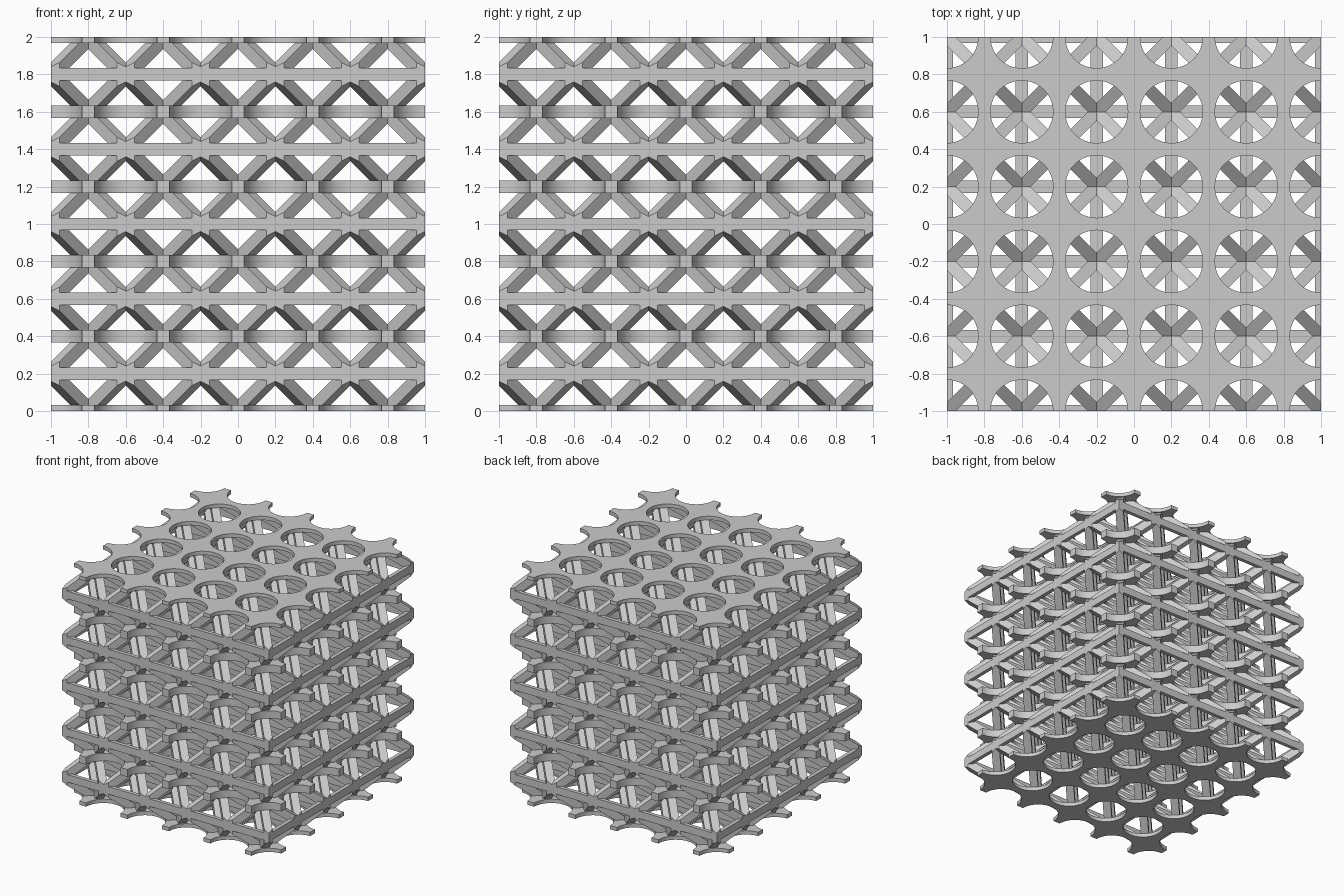
import bpy
import bmesh
from math import cos, sin, pi
from mathutils import Vector, Matrix

CELLS = 5
PITCH = 0.4
WIDTH = 0.066            # thickness of every strut and plate
RADIUS = PITCH / 2 - WIDTH / 2
ARC_STEPS = 12

old = bpy.data.objects.get("Cube")
if old:
    bpy.data.objects.remove(old, do_unlink=True)

grey = bpy.data.materials.new("plain grey")
grey.use_nodes = True
grey.diffuse_color = (0.6, 0.6, 0.6, 1)
grey.node_tree.nodes["Principled BSDF"].inputs["Base Color"].default_value = (0.6, 0.6, 0.6, 1)


def finish(bm, name, smooth=False):
    bmesh.ops.recalc_face_normals(bm, faces=bm.faces)
    mesh = bpy.data.meshes.new(name)
    bm.to_mesh(mesh)
    bm.free()
    mesh.materials.append(grey)
    obj = bpy.data.objects.new(name, mesh)
    bpy.context.collection.objects.link(obj)
    if smooth:
        bpy.ops.object.select_all(action="DESELECT")
        obj.select_set(True)
        bpy.context.view_layer.objects.active = obj
        bpy.ops.object.shade_smooth_by_angle(angle=pi / 6)
    return obj


def add_bar(bm, start, end):
    """Square bar with two vertical sides."""
    along = (end - start).normalized()
    side = along.cross(Vector((0, 0, 1))).normalized()
    up = side.cross(along)
    turn = Matrix((side, along, up)).transposed().to_4x4()
    size = Matrix.Diagonal((WIDTH, (end - start).length, WIDTH, 1))
    bmesh.ops.create_cube(bm, size=1, matrix=Matrix.Translation((start + end) / 2) @ turn @ size)


def clip_to_block(bm):
    """Cut everything off flush with the outer block and cap the cuts."""
    centre = Vector((0, 0, 1))
    for axis in range(3):
        for sign in (-1, 1):
            normal = Vector((0, 0, 0))
            normal[axis] = sign
            bmesh.ops.bisect_plane(bm, geom=bm.verts[:] + bm.edges[:] + bm.faces[:],
                                   plane_co=centre + normal, plane_no=normal,
                                   dist=1e-6, clear_outer=True)
            rim = [e for e in bm.edges if e.is_boundary]
            if rim:
                bmesh.ops.holes_fill(bm, edges=rim, sides=0)


# Diagonal struts running right through the block in four directions
for sx, sy, name in ((1, 1, "left_back"), (1, -1, "left_front"),
                     (-1, 1, "right_back"), (-1, -1, "right_front")):
    bm = bmesh.new()
    step = Vector((sx, sy, 1))
    for i in range(-CELLS - 1, 2 * CELLS + 1):
        for j in range(-CELLS - 1, 2 * CELLS + 1):
            foot = Vector(((i + 0.5) * PITCH - 1, (j + 0.5) * PITCH - 1, 0))
            add_bar(bm, foot - step * 0.3, foot + step * 2.3)
    clip_to_block(bm)
    finish(bm, "diagonal_struts_" + name)

# Level bars crossing halfway up each layer
for axis, name in ((0, "crosswise_bars"), (1, "lengthwise_bars")):
    bm = bmesh.new()
    for layer in range(CELLS):
        for n in range(CELLS + 1):
            start = Vector((0, 0, (layer + 0.5) * PITCH))
            start[1 - axis] = n * PITCH - 1
            end = start.copy()
            start[axis], end[axis] = -1.2, 1.2
            add_bar(bm, start, end)
    clip_to_block(bm)
    finish(bm, name)

# Perforated plates: square tiles with a quarter circle out of each corner
for level in range(CELLS + 1):
    low = max(level * PITCH - WIDTH / 2, 0)
    high = min(level * PITCH + WIDTH / 2, 2)
    bm = bmesh.new()
    for i in range(CELLS):
        for j in range(CELLS):
            mid = Vector(((i + 0.5) * PITCH - 1, (j + 0.5) * PITCH - 1, low))
            ring = []
            for q in range(4):
                turn = Matrix.Rotation(q * pi / 2, 3, "Z")
                for s in range(ARC_STEPS + 1):
                    a = -pi / 2 - s * pi / 2 / ARC_STEPS
                    p = Vector((PITCH / 2 + RADIUS * cos(a), PITCH / 2 + RADIUS * sin(a), 0))
                    ring.append(bm.verts.new(mid + turn @ p))
            bm.faces.new(ring)
    bmesh.ops.remove_doubles(bm, verts=bm.verts, dist=1e-4)
    raised = bmesh.ops.extrude_face_region(bm, geom=bm.faces[:], use_keep_orig=True)["geom"]
    tops = [v for v in raised if isinstance(v, bmesh.types.BMVert)]
    bmesh.ops.translate(bm, verts=tops, vec=(0, 0, high - low))
    finish(bm, "perforated_plate_" + str(level + 1), smooth=True)
